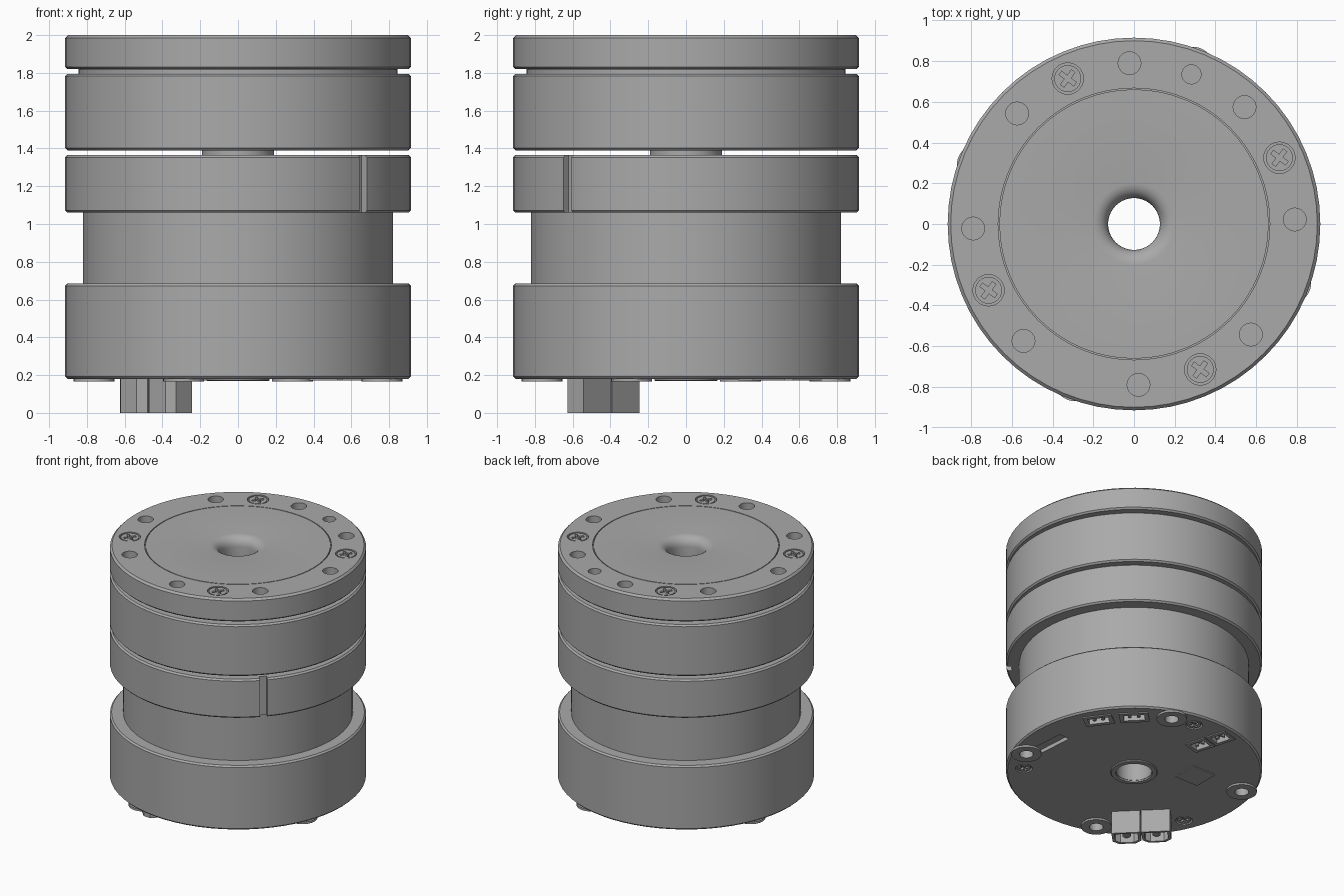
import bpy, bmesh
from math import cos, sin, pi, radians
from mathutils import Vector

if "Cube" in bpy.data.objects:
    bpy.data.objects.remove(bpy.data.objects["Cube"])

grey = bpy.data.materials.new("machined grey")
grey.use_nodes = True
grey.diffuse_color = (0.4, 0.4, 0.4, 1)
grey.node_tree.nodes["Principled BSDF"].inputs["Base Color"].default_value = (0.4, 0.4, 0.4, 1)

BORE = 0.127


def finish(name, bm):
    bmesh.ops.recalc_face_normals(bm, faces=bm.faces)
    mesh = bpy.data.meshes.new(name)
    bm.to_mesh(mesh)
    bm.free()
    mesh.materials.append(grey)
    ob = bpy.data.objects.new(name, mesh)
    bpy.context.collection.objects.link(ob)
    return ob


def lathe(name, profile, n=64):
    """Closed (radius, height) profile turned around z."""
    bm = bmesh.new()
    rings = [[bm.verts.new((r * cos(2 * pi * i / n), r * sin(2 * pi * i / n), z))
              for i in range(n)] for r, z in profile]
    for j, ring in enumerate(rings):
        nxt = rings[(j + 1) % len(rings)]
        for i in range(n):
            k = (i + 1) % n
            bm.faces.new((ring[i], ring[k], nxt[k], nxt[i]))
    return finish(name, bm)


def tube(name, r, z0, z1, inner=BORE, b=0.012):
    return lathe(name, [(inner, z0), (r - b, z0), (r, z0 + b),
                        (r, z1 - b), (r - b, z1), (inner, z1)])


def prism(bm, pts, z0, z1):
    low = [bm.verts.new((p[0], p[1], z0)) for p in pts]
    top = [bm.verts.new((p[0], p[1], z1)) for p in pts]
    bm.faces.new(low[::-1])
    bm.faces.new(top)
    for i in range(len(pts)):
        k = (i + 1) % len(pts)
        bm.faces.new((low[i], low[k], top[k], top[i]))


def prisms(name, items):
    bm = bmesh.new()
    for pts, z0, z1 in items:
        prism(bm, pts, z0, z1)
    return finish(name, bm)


def circle(c, r, n=24):
    return [(c[0] + r * cos(2 * pi * i / n), c[1] + r * sin(2 * pi * i / n)) for i in range(n)]


def place(pts, c, deg):
    a = radians(deg)
    return [(c[0] + x * cos(a) - y * sin(a), c[1] + x * sin(a) + y * cos(a)) for x, y in pts]


def rect(c, length, width, deg=0):
    l, w = length / 2, width / 2
    return place([(-l, -w), (l, -w), (l, w), (-l, w)], c, deg)


def cross(c, arm, w, deg):
    pts = []
    for k in range(4):
        pts += place([(arm, -w), (arm, w), (w, w)], (0, 0), 90 * k)
    return place(pts, c, deg)


def polar(r, deg):
    return (r * cos(radians(deg)), r * sin(radians(deg)))


def cut(ob, items):
    """Subtract prisms and bake the result."""
    cutter = prisms("cutter", items)
    mod = ob.modifiers.new("cut", "BOOLEAN")
    mod.operation, mod.object, mod.solver = "DIFFERENCE", cutter, "EXACT"
    dg = bpy.context.evaluated_depsgraph_get()
    mesh = bpy.data.meshes.new_from_object(ob.evaluated_get(dg))
    ob.modifiers.clear()
    ob.data = mesh
    bpy.data.objects.remove(cutter)


# --- stacked turned body ---
base = tube("base_housing", 0.915, 0.18, 0.685)
tube("neck", 0.82, 0.67, 1.075)
ring = tube("lower_ring", 0.915, 1.06, 1.365)
tube("shaft", 0.19, 1.3, 1.45)
tube("upper_ring", 0.915, 1.39, 1.795)
tube("spacer", 0.845, 1.78, 1.83)
fillet = [(0.2 - 0.073 * sin(t * pi / 10), 1.927 + 0.073 * cos(t * pi / 10)) for t in range(6)]
plate = lathe("top_plate", [(BORE, 1.82), (0.903, 1.82), (0.915, 1.832), (0.915, 1.985),
                            (0.9, 2.0), (0.667, 2.0), (0.667, 1.985), (0.661, 1.985),
                            (0.661, 2.0)] + fillet)
cut(ring, [(rect(polar(0.915, -43.4), 0.08, 0.055, -43.4), 1.0, 1.5)])

# --- top plate holes and cross-head screws ---
screws = [polar(0.785, 24.5 + 90 * k) for k in range(4)]
holes = [(circle(polar(0.79, 1.6 + 45 * k), 0.056), 1.9, 2.1) for k in range(8)]
holes.append((circle(polar(0.787, 69), 0.047), 1.9, 2.1))
holes += [(circle(c, 0.077), 1.96, 2.1) for c in screws]
cut(plate, holes)
heads = prisms("top_screws", [(circle(c, 0.066), 1.95, 1.997) for c in screws])
cut(heads, [(cross(c, 0.045, 0.011, 45 + 8), 1.975, 2.1) for c in screws])

# --- underside: sockets and slots let into the base ---
sockets = [(rect(polar(0.777, 40.6 + s * 9.5), 0.21, 0.13, 130.6 + s * 4),
            rect(polar(0.777, 40.6 + s * 9.5), 0.15, 0.07, 130.6 + s * 4)) for s in (-1, 1)]
along = polar(0.088, 106)
for s in (-1, 1):
    c = (-0.14 + s * along[0], 0.68 + s * along[1])
    sockets.append((rect(c, 0.165, 0.14, 106), rect(c, 0.115, 0.085, 106)))
side_slot = rect((0.71, -0.09), 0.3, 0.09, 24 + 70)
lower_screws = [polar(0.788, 83 + 120 * k) for k in range(3)]
boss_at = [polar(0.815, 69.3 + 90 * k) for k in range(4)]
cut(base, [(outer, 0.1, 0.25) for outer, _ in sockets] + [(side_slot, 0.1, 0.21)]
    + [(circle(c, 0.06), 0.1, 0.2) for c in lower_screws]
    + [(circle(c, 0.05), 0.1, 0.26) for c in boss_at])
shells = prisms("socket_housings", [(outer, 0.172, 0.25) for outer, _ in sockets])
cut(shells, [(inner, 0.1, 0.22) for _, inner in sockets])
pins = []
for outer, _ in sockets:
    mid = [sum(p[i] for p in outer) / 4 for i in (0, 1)]
    edge = Vector(outer[1]) - Vector(outer[0])
    for s in (-0.15, 0.15):
        pins.append((circle((mid[0] + s * edge.x, mid[1] + s * edge.y), 0.013, 8), 0.18, 0.23))
prisms("socket_pins", pins)

# --- underside: screws, mounting bosses, chip, bore rim ---
small = prisms("lower_screws", [(circle(c, 0.05), 0.183, 0.22) for c in lower_screws])
cut(small, [(cross(c, 0.034, 0.009, 20), 0.1, 0.2) for c in lower_screws])
bosses = prisms("mounting_bosses", [(circle(c, 0.108, 32), 0.165, 0.182) for c in boss_at])
cut(bosses, [(circle(c, 0.05), 0.1, 0.3) for c in boss_at])
prisms("chip", [(rect((-0.37, 0.24), 0.2, 0.2), 0.173, 0.19)])
tube("bore_rim", 0.167, 0.168, 0.19, 0.13, 0.005)

# --- twin power connector ---
plugs, wells, contacts = [], [], []
for s in (-1, 1):
    c = place([(0, s * 0.107)], (-0.448, -0.45), 45)[0]
    body = [(0.078, -0.103), (0.078, 0.103), (-0.04, 0.103), (-0.078, 0.06),
            (-0.078, -0.06), (-0.04, -0.103)]
    plugs.append((place(body, c, 45), 0.0, 0.19))
    wells.append((place([(x * 0.78, y * 0.8) for x, y in body], c, 45), -0.1, 0.13))
    contacts.append((circle(c, 0.03, 16), 0.02, 0.15))
connector = prisms("power_connector", plugs)
cut(connector, wells)
prisms("power_pins", contacts)

# --- smooth turned surfaces, keep machined edges sharp ---
bpy.ops.object.select_all(action="DESELECT")
for ob in bpy.context.scene.objects:
    if ob.type == "MESH":
        ob.select_set(True)
        bpy.context.view_layer.objects.active = ob
bpy.ops.object.shade_smooth_by_angle(angle=radians(30))
